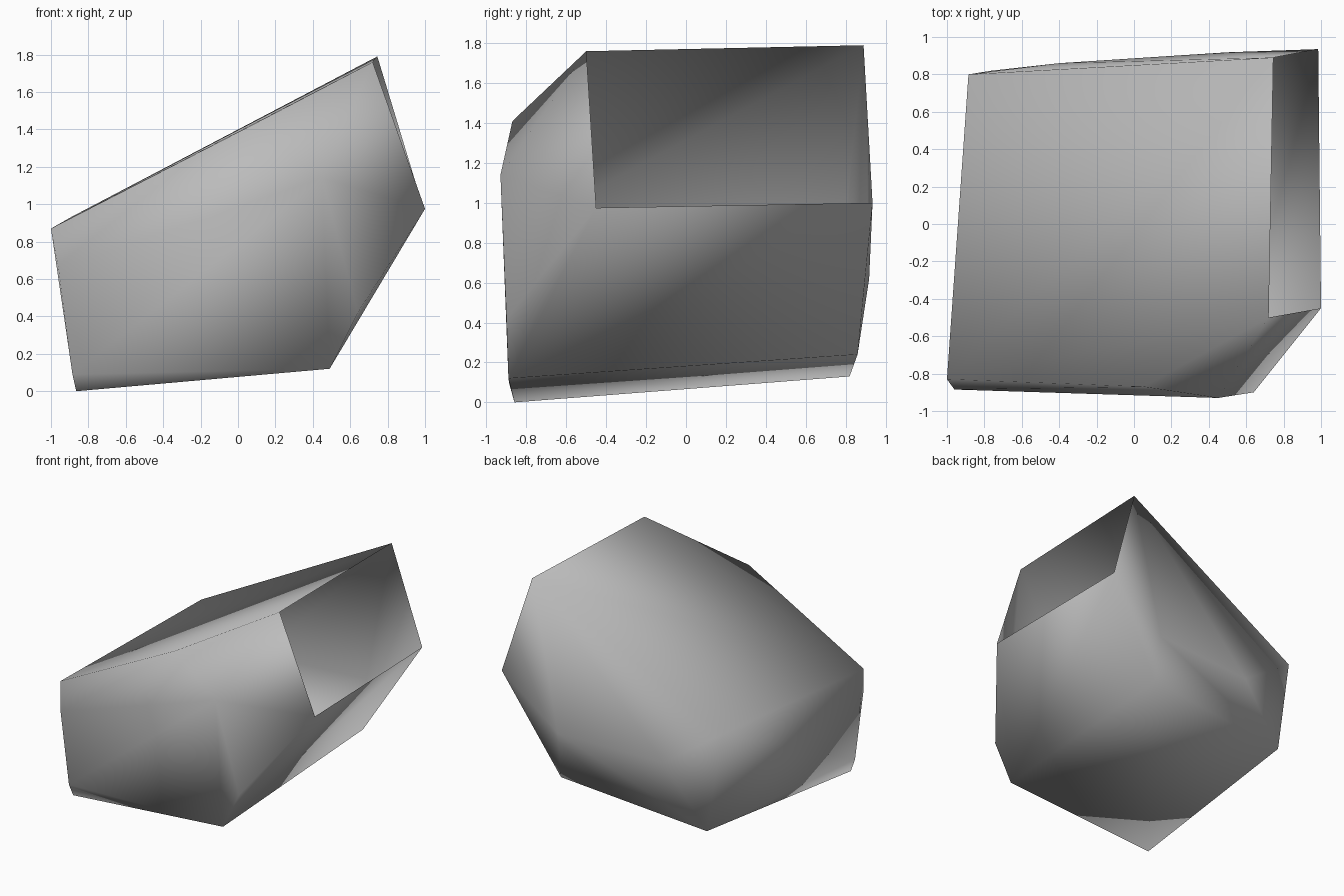
import bpy
import bmesh

cube = bpy.data.objects.get("Cube")
if cube:
    bpy.data.objects.remove(cube, do_unlink=True)

# Stone colour
stone = bpy.data.materials.new("stone_grey")
stone.use_nodes = True
grey = (0.5, 0.5, 0.5, 1.0)
stone.diffuse_color = grey
bsdf = stone.node_tree.nodes["Principled BSDF"]
bsdf.inputs["Base Color"].default_value = grey
bsdf.inputs["Roughness"].default_value = 0.8

# Corners of the open end on the upper +x side
open_end = [(0.72, -0.50, 1.76), (0.745, 0.89, 1.79),
            (0.985, 0.935, 1.0), (1.0, -0.45, 0.975)]
# Corners of the sloping top
top = [(-1.0, -0.83, 0.87), (0.05, -0.87, 1.41), (-0.885, 0.80, 0.935)]
# Bulges of the front and back walls
walls = [(0.45, -0.93, 1.14), (0.64, -0.90, 0.42), (-0.96, -0.885, 0.66),
         (0.5, 0.918, 0.62), (-0.4, 0.86, 0.6)]
# Corners of the underside
base = [(-0.865, -0.86, 0.0), (-0.885, -0.885, 0.09),
        (0.49, -0.89, 0.12), (0.51, 0.86, 0.24), (-0.76, 0.82, 0.13)]

# Wrap the corners in one faceted shell
bm = bmesh.new()
rim = [bm.verts.new(p) for p in open_end]
for p in top + walls + base:
    bm.verts.new(p)
bmesh.ops.convex_hull(bm, input=bm.verts[:])
bmesh.ops.delete(bm, geom=[v for v in bm.verts if not v.link_faces], context='VERTS')
bmesh.ops.recalc_face_normals(bm, faces=bm.faces[:])

# Leave the end open
rim = set(rim)
cap = [f for f in bm.faces if set(f.verts) <= rim]
bmesh.ops.delete(bm, geom=cap, context='FACES')

for f in bm.faces:
    f.smooth = True

mesh = bpy.data.meshes.new("rock_shell")
bm.to_mesh(mesh)
bm.free()
mesh.materials.append(stone)
rock = bpy.data.objects.new("rock_shell", mesh)
bpy.context.collection.objects.link(rock)
